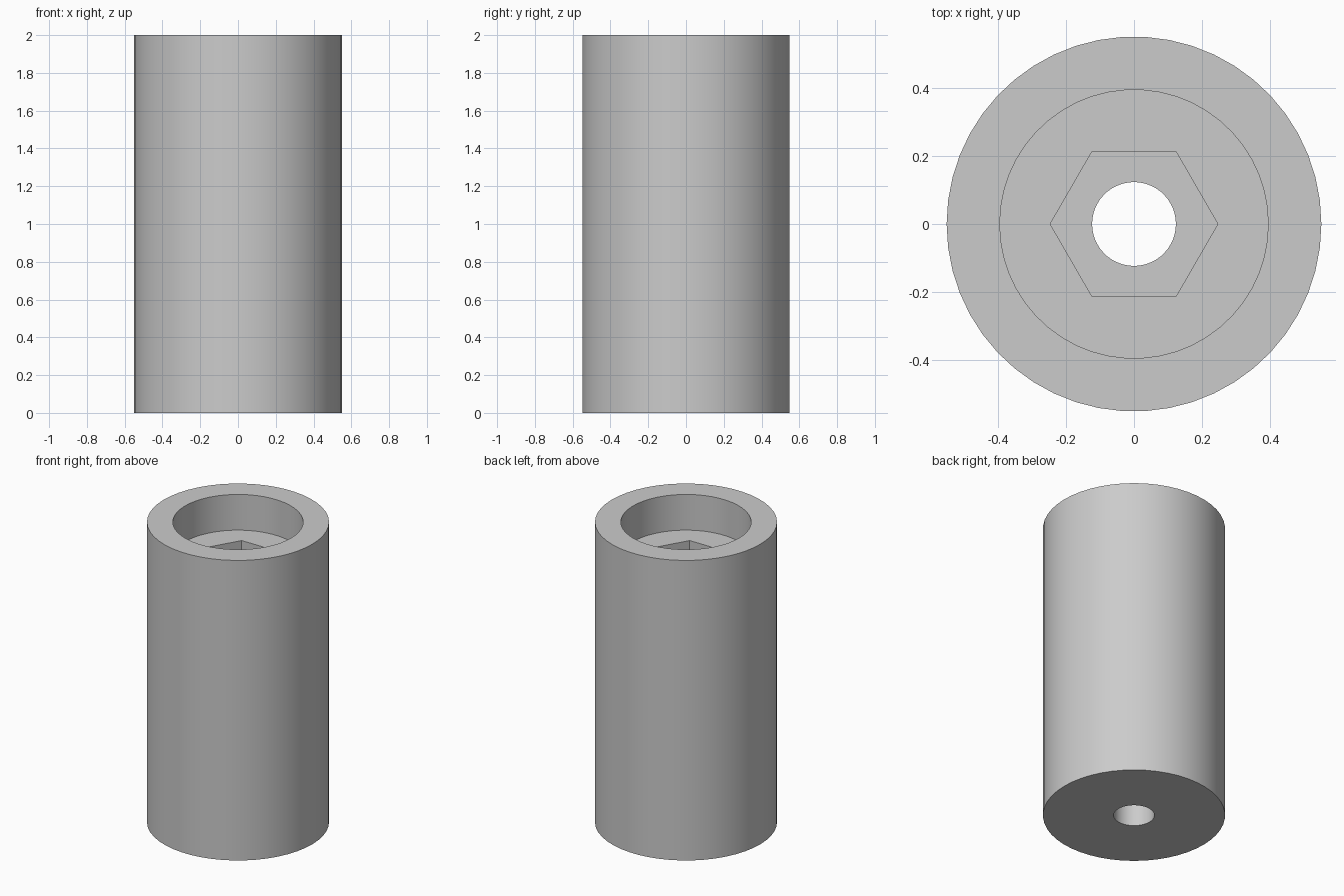
import bpy, bmesh, math

cube = bpy.data.objects.get("Cube")
if cube:
    bpy.data.objects.remove(cube, do_unlink=True)

SIDES = 50
HEIGHT = 2.0
OUTER, POCKET, HEX, BORE = 0.55, 0.394, 0.246, 0.123
POCKET_FLOOR = HEIGHT - 0.238
HEX_FLOOR = POCKET_FLOOR - 0.22

grey = bpy.data.materials.new("plain grey")
grey.use_nodes = True
colour = (0.6, 0.6, 0.6, 1.0)
grey.diffuse_color = colour
grey.node_tree.nodes["Principled BSDF"].inputs["Base Color"].default_value = colour

bm = bmesh.new()


def ring(radius, z, sides=SIDES):
    step = math.tau / sides
    return [bm.verts.new((radius * math.cos(i * step), radius * math.sin(i * step), z))
            for i in range(sides)]


def loop_edges(verts):
    edges = []
    for a, b in zip(verts, verts[1:] + verts[:1]):
        edges.append(bm.edges.get((a, b)) or bm.edges.new((a, b)))
    return edges


def join(a, b):
    """Quads between matching rings, a filled flat ledge between different ones."""
    if len(a) == len(b):
        for i in range(len(a)):
            j = (i + 1) % len(a)
            bm.faces.new((a[i], a[j], b[j], b[i]))
    else:
        bmesh.ops.triangle_fill(bm, use_beauty=True, normal=(0, 0, 1),
                                edges=loop_edges(a) + loop_edges(b))


# Closed section: outer wall, rim, round pocket, hexagonal recess, through bore
rings = [
    ring(OUTER, 0),
    ring(OUTER, HEIGHT),
    ring(POCKET, HEIGHT),
    ring(POCKET, POCKET_FLOOR),
    ring(HEX, POCKET_FLOOR, 6),
    ring(HEX, HEX_FLOOR, 6),
    ring(BORE, HEX_FLOOR),
    ring(BORE, 0),
]
for a, b in zip(rings, rings[1:] + rings[:1]):
    join(a, b)
bmesh.ops.recalc_face_normals(bm, faces=bm.faces)

mesh = bpy.data.meshes.new("spacer_sleeve")
bm.to_mesh(mesh)
bm.free()
mesh.materials.append(grey)
sleeve = bpy.data.objects.new("spacer_sleeve", mesh)
bpy.context.collection.objects.link(sleeve)

# Smooth round walls, sharp rims and hexagon corners
bpy.ops.object.select_all(action='DESELECT')
sleeve.select_set(True)
bpy.context.view_layer.objects.active = sleeve
bpy.ops.object.shade_smooth_by_angle(angle=math.radians(30))
